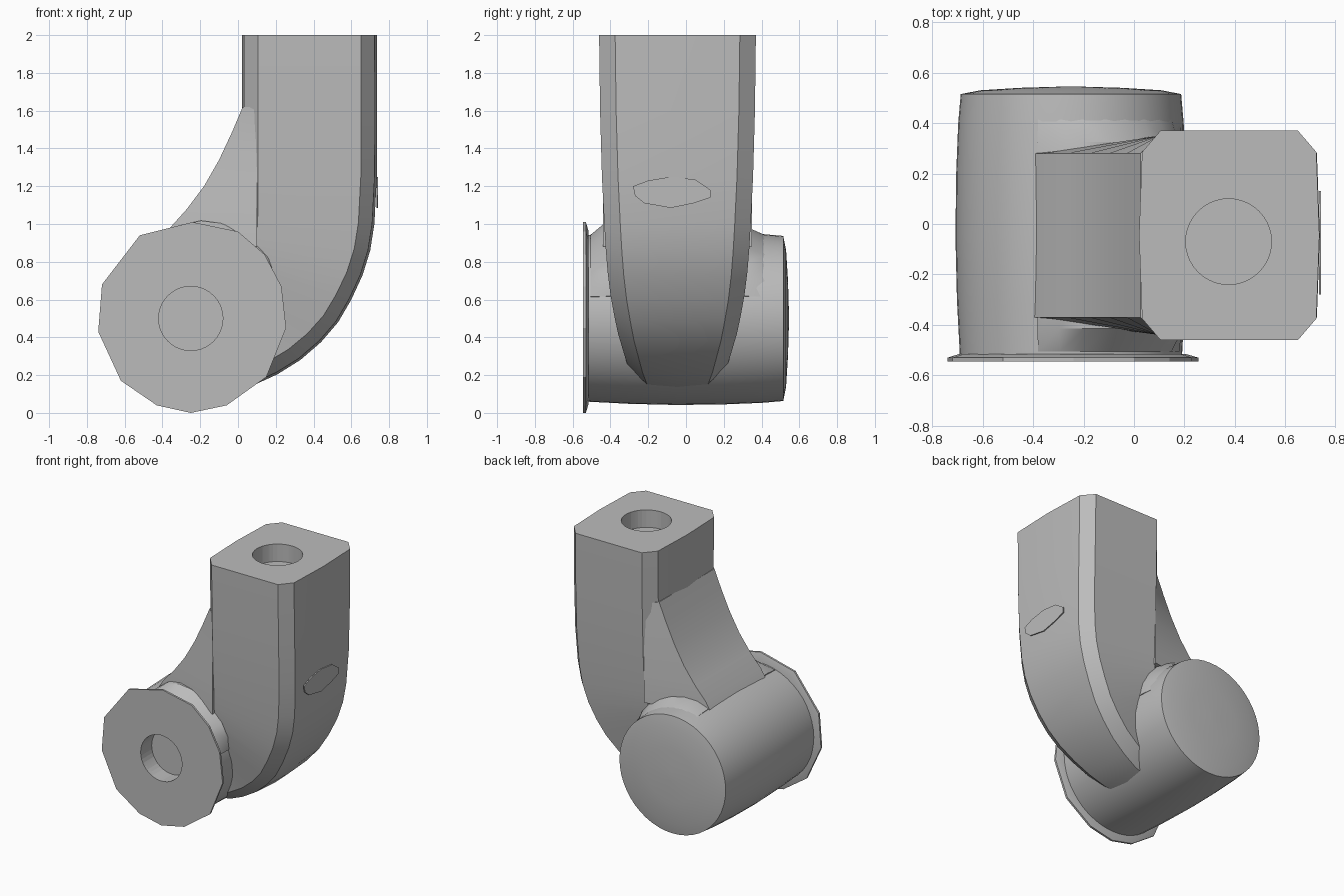
import bpy, bmesh, math
from mathutils import Vector

cube = bpy.data.objects.get("Cube")
if cube:
    bpy.data.objects.remove(cube)

grey = bpy.data.materials.new("plain_grey")
grey.use_nodes = True
COLOUR = (0.5, 0.5, 0.5, 1)
grey.diffuse_color = COLOUR
grey.node_tree.nodes["Principled BSDF"].inputs["Base Color"].default_value = COLOUR

CX, CZ, MID = -0.25, 0.5, -0.045   # barrel axis and arm centre plane


def loft(name, rings, angle=30):
    """Skin a closed solid through rings of equal point count."""
    bm = bmesh.new()
    loops = [[bm.verts.new(p) for p in ring] for ring in rings]
    n = len(loops[0])
    for a, b in zip(loops, loops[1:]):
        for i in range(n):
            j = (i + 1) % n
            bm.faces.new((a[i], a[j], b[j], b[i]))
    bm.faces.new(loops[0])
    bm.faces.new(loops[-1])
    bmesh.ops.recalc_face_normals(bm, faces=bm.faces)
    mesh = bpy.data.meshes.new(name)
    bm.to_mesh(mesh)
    bm.free()
    mesh.materials.append(grey)
    obj = bpy.data.objects.new(name, mesh)
    bpy.context.collection.objects.link(obj)
    smooth(obj, angle)
    return obj


def smooth(obj, angle):
    bpy.ops.object.select_all(action='DESELECT')
    bpy.context.view_layer.objects.active = obj
    obj.select_set(True)
    bpy.ops.object.shade_smooth_by_angle(angle=math.radians(angle))


def circle_y(y, r, n=48, cx=CX, cz=CZ):
    return [(cx + r * math.cos(t * math.tau / n), y, cz + r * math.sin(t * math.tau / n))
            for t in range(n)]


def drill(obj, centre, axis, angle=30):
    """Cut a blind round hole, then discard the cutter."""
    bpy.ops.mesh.primitive_cylinder_add(vertices=40, radius=0.17, depth=0.26, location=centre,
                                        rotation=(math.pi / 2 if axis == 'Y' else 0, 0, 0))
    cutter = bpy.context.object
    cutter.name = "hole_cutter"
    cutter.hide_render = True
    cutter.data.materials.append(grey)
    mod = obj.modifiers.new("hole", 'BOOLEAN')
    mod.operation, mod.solver, mod.object = 'DIFFERENCE', 'EXACT', cutter
    bpy.context.view_layer.objects.active = obj
    bpy.ops.object.modifier_apply(modifier=mod.name)
    bpy.data.objects.remove(cutter)
    smooth(obj, angle)


# Barrel: slightly bulged drum with a shallow domed back
profile = [(-0.53, 0.44), (-0.3, 0.452), (-0.05, 0.458), (0.2, 0.455), (0.4, 0.447),
           (0.515, 0.437), (0.53, 0.36), (0.54, 0.2), (0.545, 0.03)]
barrel = loft("barrel", [circle_y(y, r) for y, r in profile], 35)
drill(barrel, (CX, -0.545, CZ), 'Y')

# Flange: thin uneven polygon plate on the front of the barrel
rim = [(-.74, .43), (-.72, .68), (-.52, .94), (-.24, 1.01), (0, .96), (.14, .84), (.23, .67),
       (.255, .45), (.15, .19), (-.06, .04), (-.25, 0), (-.43, .04), (-.62, .17)]


def rim_ring(y, s):
    return [(CX + (x - CX) * s, y, CZ + (z - CZ) * s) for x, z in rim]


flange = loft("flange", [rim_ring(-0.545, 1), rim_ring(-0.53, 1), rim_ring(-0.515, 0.9)], 20)
drill(flange, (CX, -0.545, CZ), 'Y', 20)


# Arm: chamfered square section swept from the top down into the barrel
def section(outer, inner, hw, c=0.085):
    o, i = Vector((outer[0], 0, outer[1])), Vector((inner[0], 0, inner[1]))
    d = (i - o).normalized()
    pts = [(o + d * 0.012, -hw + c), (o, 0), (o + d * 0.012, hw - c), (o + d * c, hw),
           (i - d * c, hw), (i - d * 0.012, hw - c), (i, 0), (i - d * 0.012, -hw + c),
           (i - d * c, -hw), (o + d * c, -hw)]
    return [(p.x, MID + y, p.z) for p, y in pts]


stations = [((.735, 2), (.02, 2), .415), ((.737, 1.6), (.02, 1.6), .41),
            ((.735, 1.25), (.02, 1.25), .4), ((.722, 1), (.02, 1.05), .388),
            ((.7, .86), (.015, .94), .38), ((.66, .73), (0, .86), .37),
            ((.6, .6), (-.03, .8), .355), ((.53, .48), (-.06, .75), .335),
            ((.44, .375), (-.1, .72), .315), ((.33, .28), (-.14, .69), .29),
            ((.21, .205), (-.18, .66), .27), ((.09, .15), (-.22, .64), .25),
            ((-.1, .11), (-.26, .6), .23)]
arm = loft("arm", [section(*s) for s in stations], 28)
drill(arm, (0.375, -0.07, 2), 'Z', 28)

# Web: concave gusset between the arm and the top of the barrel
web_curve = [(.025, 1.62), (-.03, 1.49), (-.1, 1.34), (-.18, 1.2), (-.27, 1.08), (-.36, .98),
             (-.42, .88)]


def web_ring(x, z):
    return [(x, MID - .325, z), (x, MID + .325, z), (.1, MID + .395, z), (.1, MID - .395, z)]


loft("web", [web_ring(x, z) for x, z in web_curve], 30)

# Collars: raised fillets where the arm walls meet the barrel
for name, side, height in (("front_collar", -1, 0.53), ("back_collar", 1, 0.49)):
    rings = []
    for k in range(9):
        t = math.radians(15 + 92 * k / 8)
        top = height - (height - 0.455) * abs(k / 4 - 1) ** 3
        shape = [(0.25, 0.4), (0.25, top), (0.37, top), (0.46, 0.445), (0.46, 0.4)]
        rings.append([(CX + r * math.cos(t), MID + side * y, CZ + r * math.sin(t))
                      for y, r in shape])
    loft(name, rings, 25)

# Side badge: thin raised lens on the outer face of the arm
lens = [(-.28, 1.2), (-.2, 1.23), (-.08, 1.25), (.05, 1.235), (.13, 1.18), (.13, 1.14),
        (.04, 1.11), (-.08, 1.085), (-.22, 1.11), (-.27, 1.15)]
loft("side_badge", [[(x, y, z) for y, z in lens] for x in (0.733, 0.741)], 20)
